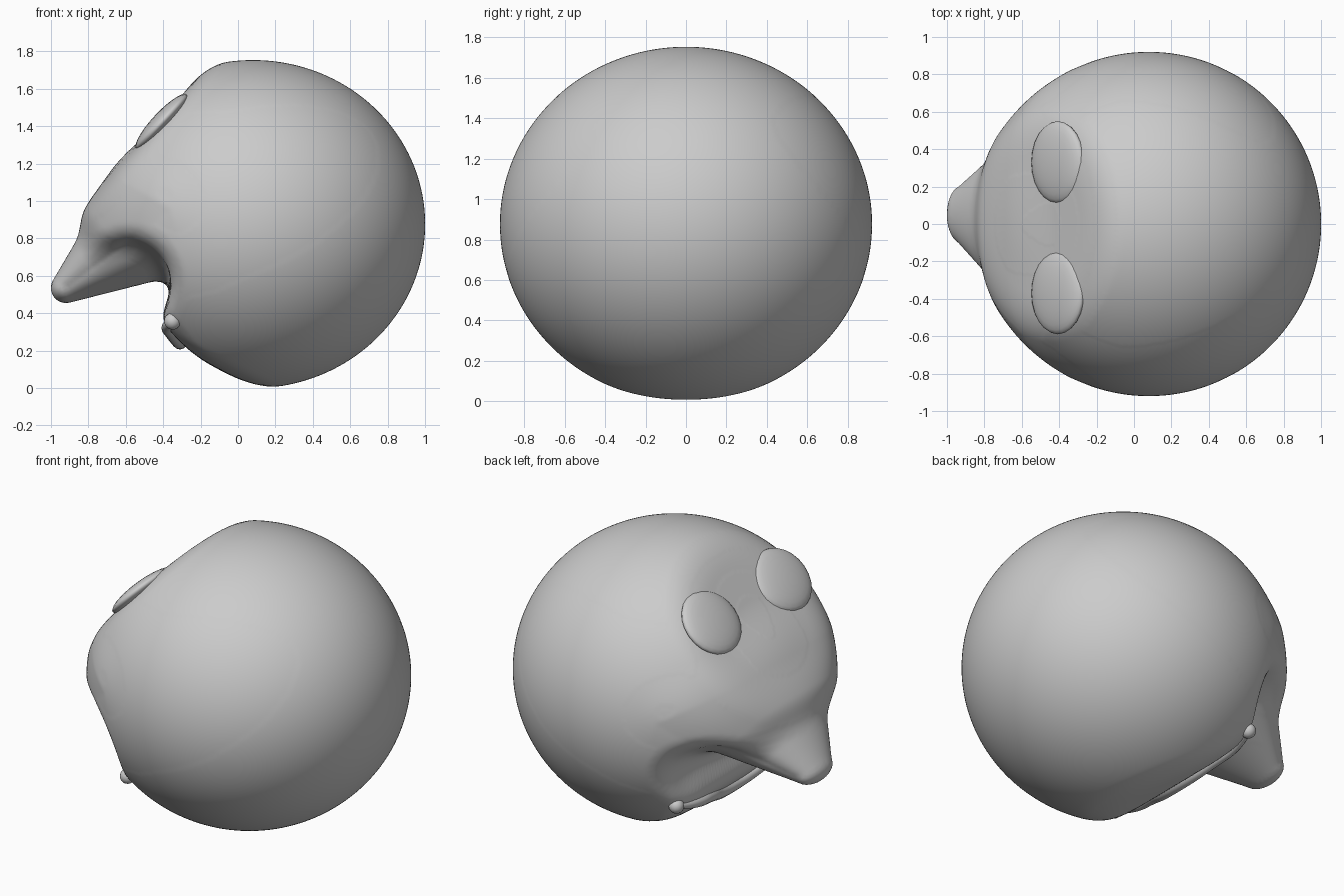
import bpy, bmesh, math
from mathutils import Vector, Matrix

if "Cube" in bpy.data.objects:
    bpy.data.objects.remove(bpy.data.objects["Cube"])

CENTER = (0.08, 0.0, 0.876)          # middle of the round head
ORIGIN = Vector((-0.1, 0.0, 1.0))    # point the skin is projected from
NOSE_BASE, NOSE_TIP = (-0.36, 0.0, 0.955), (-0.92, 0.05, 0.535)
NOSE_WIDE = 1.9
# flattened areas: normal x, normal z, distance from centre
FLATS = [(-0.765, 0.644, 0.735), (-0.78, -0.62, 0.70), (-0.45, -0.89, 0.775)]


def smooth_max(a, b, k):
    h = max(k - abs(a - b), 0.0) / k
    return max(a, b) + h * h * k / 4


def head_distance(x, y, z):
    # round head with flat forehead, muzzle and chin
    px, pz = x - CENTER[0], z - CENTER[2]
    d = (math.sqrt((px / 0.92) ** 2 + (y / 0.92) ** 2 + (pz / 0.877) ** 2) - 1) * 0.877
    for nx, nz, off in FLATS:
        d = smooth_max(d, px * nx + pz * nz - off, 0.08)
    # hollow under the nose, running across the cheeks
    d = smooth_max(d, 0.24 - math.hypot(x + 0.60, z - 0.56), 0.1)
    # broad tapered nose blended in
    ax, ay, az = (NOSE_TIP[i] - NOSE_BASE[i] for i in range(3))
    qx, qz = x - NOSE_BASE[0], z - NOSE_BASE[2]
    t = (qx * ax + qz * az) / (ax * ax + az * az)
    # slide along the axis so the cone flanks stay straight
    side = abs(qx * az - qz * ax) / math.hypot(ax, az)
    t = min(max(t - side * 0.6, 0.0), 1.0)
    r = 0.35 + (0.08 - 0.35) * t
    dn = math.sqrt((qx - ax * t) ** 2 + ((y - ay * t) / NOSE_WIDE) ** 2
                   + (qz - az * t) ** 2) - r
    return -smooth_max(-d, -dn, 0.12)


def on_skin(direction):
    d = direction.normalized()
    r = 1.7
    for _ in range(40):
        s = head_distance(ORIGIN.x + d.x * r, d.y * r, ORIGIN.z + d.z * r)
        if s < 0.0008:
            break
        r -= s * 0.95
    return ORIGIN + d * r


def finish(name, bm):
    me = bpy.data.meshes.new(name)
    bm.to_mesh(me)
    bm.free()
    for p in me.polygons:
        p.use_smooth = True
    ob = bpy.data.objects.new(name, me)
    bpy.context.collection.objects.link(ob)
    return ob


# Head with nose
bm = bmesh.new()
bmesh.ops.create_icosphere(bm, subdivisions=7, radius=1.0)
for v in bm.verts:
    v.co = on_skin(v.co)
finish("head", bm)

# Eyes: shallow oval pads on the forehead
along = Vector((0.682, 0.0, 0.731))
out = Vector((-0.731, 0.0, 0.682))
frame = Matrix((along, Vector((0, 1, 0)), out)).transposed().to_4x4()
for name, y in (("left_eye", 0.33), ("right_eye", -0.37)):
    bm = bmesh.new()
    bmesh.ops.create_uvsphere(bm, u_segments=24, v_segments=14, radius=1.0)
    base = on_skin(Vector((-0.415, y, 1.43)) - ORIGIN) - out * 0.01
    bmesh.ops.transform(bm, verts=bm.verts, matrix=Matrix.Translation(base) @ frame
                        @ Matrix.Diagonal((0.2, 0.22, 0.05, 1)))
    finish(name, bm)

# Smiling lip: tapered tube following the muzzle
half = [(-0.31, 0.50, 0.46), (-0.36, 0.40, 0.37), (-0.36, 0.27, 0.29), (-0.33, 0.13, 0.23)]
guide = half + [(-0.32, 0.0, 0.215)] + [(x, -y, z) for x, y, z in reversed(half)]
cu = bpy.data.curves.new("mouth", 'CURVE')
cu.dimensions = '3D'
cu.bevel_depth = 0.042
cu.bevel_resolution = 4
cu.use_fill_caps = True
sp = cu.splines.new('BEZIER')
sp.bezier_points.add(len(guide) - 1)
for i, (p, g) in enumerate(zip(sp.bezier_points, guide)):
    p.co = on_skin(Vector(g) - ORIGIN)
    p.handle_left_type = p.handle_right_type = 'AUTO'
    p.radius = 0.55 + 0.45 * math.sin(math.pi * i / (len(guide) - 1))
bpy.context.collection.objects.link(bpy.data.objects.new("mouth", cu))

# Mouth corners: small dimple bumps
for name, g in (("left_mouth_corner", guide[0]), ("right_mouth_corner", guide[-1])):
    bm = bmesh.new()
    bmesh.ops.create_uvsphere(bm, u_segments=16, v_segments=10, radius=0.045)
    bmesh.ops.translate(bm, verts=bm.verts, vec=on_skin(Vector(g) - ORIGIN))
    finish(name, bm)
